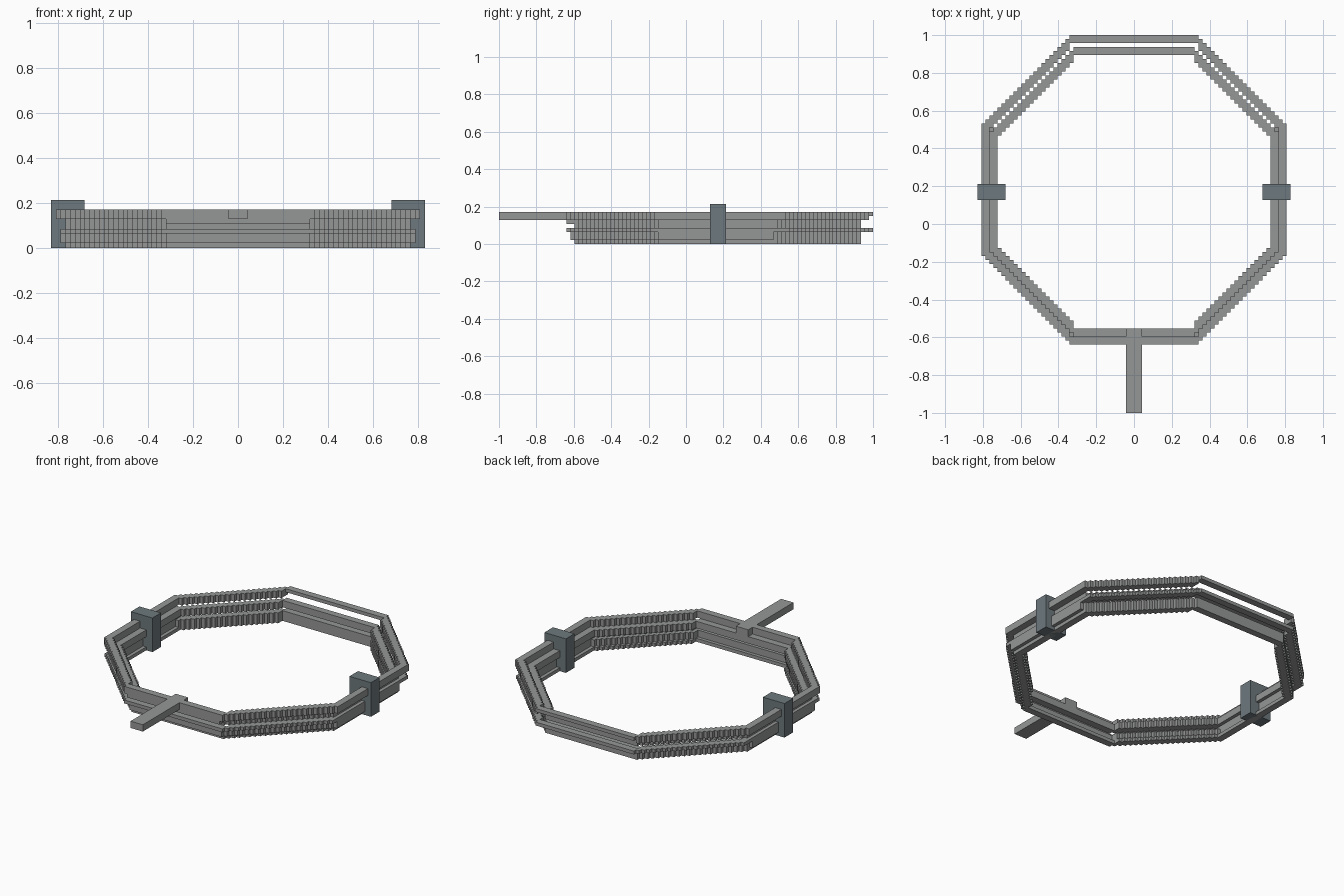
import bpy, bmesh
from mathutils import Vector

cube = bpy.data.objects.get("Cube")
if cube:
    bpy.data.objects.remove(cube)

U = 2 / 94  # one building block


def material(name, color):
    m = bpy.data.materials.new(name)
    m.use_nodes = True
    m.diffuse_color = (*color, 1)
    bsdf = m.node_tree.nodes["Principled BSDF"]
    bsdf.inputs["Base Color"].default_value = (*color, 1)
    bsdf.inputs["Roughness"].default_value = 0.8
    return m


rail_grey = material("rail grey", (0.30, 0.31, 0.305))
clamp_grey = material("dark slate grey", (0.155, 0.19, 0.205))


def box(bm, x0, x1, y0, y1, z0, z1):
    """Box given by its limits in block units."""
    lo, hi = Vector((x0, y0, z0)) * U, Vector((x1, y1, z1)) * U
    verts = bmesh.ops.create_cube(bm, size=1)["verts"]
    for v in verts:
        v.co = (lo + hi) / 2 + v.co * (hi - lo)


def finish(bm, name, mat):
    me = bpy.data.meshes.new(name)
    bm.to_mesh(me)
    bm.free()
    me.materials.append(mat)
    bpy.context.collection.objects.link(bpy.data.objects.new(name, me))


def ring(name, z0, z1, half_x, front, back, flat, back_z=None):
    """Eight-sided rail, two blocks wide, with stepped diagonals."""
    bm = bmesh.new()
    steps = half_x - flat
    # straight back and front rails
    box(bm, -flat, flat, back - 2, back, back_z or z0, z1)
    box(bm, -flat, flat, front, front + 2, z0, z1)
    for s in (-1, 1):
        # straight side rail
        xa, xb = sorted((s * (half_x - 2), s * half_x))
        box(bm, xa, xb, front + steps, back - steps, z0, z1)
        # stepped diagonals
        for k in range(steps):
            xa, xb = sorted((s * (flat + k), s * (flat + k + 1)))
            top, low = back - 1 - k, front + 1 + k
            box(bm, xa, xb, top - 3, top, z0, z1)
            box(bm, xa, xb, low, low + 3, z0, z1)
    finish(bm, name, rail_grey)


ring("top_rail", 6, 8, 38, -30, 47, 16, back_z=7)
ring("upper_inner_rail", 4, 6, 36, -28, 44, 15)
ring("middle_outer_rail", 3, 4, 37, -30, 47, 16)
ring("lower_rail", 1, 3, 37, -29, 44, 15)
ring("bottom_rail", 0, 1, 36, -28, 44, 15)

# raised part of the front wall
bm = bmesh.new()
box(bm, -15, 15, -30, -28, 5, 6)
finish(bm, "front_wall", rail_grey)

# handle sticking out at the front
bm = bmesh.new()
box(bm, -2, 2, -47, -26, 6, 8)
finish(bm, "handle", rail_grey)

# clamps holding the rails at both sides
for side, s in (("right", -1), ("left", 1)):
    bm = bmesh.new()
    xa, xb = sorted((s * 32, s * 39))
    box(bm, xa, xb, 6, 10, 0, 10)
    finish(bm, side + "_clamp", clamp_grey)
